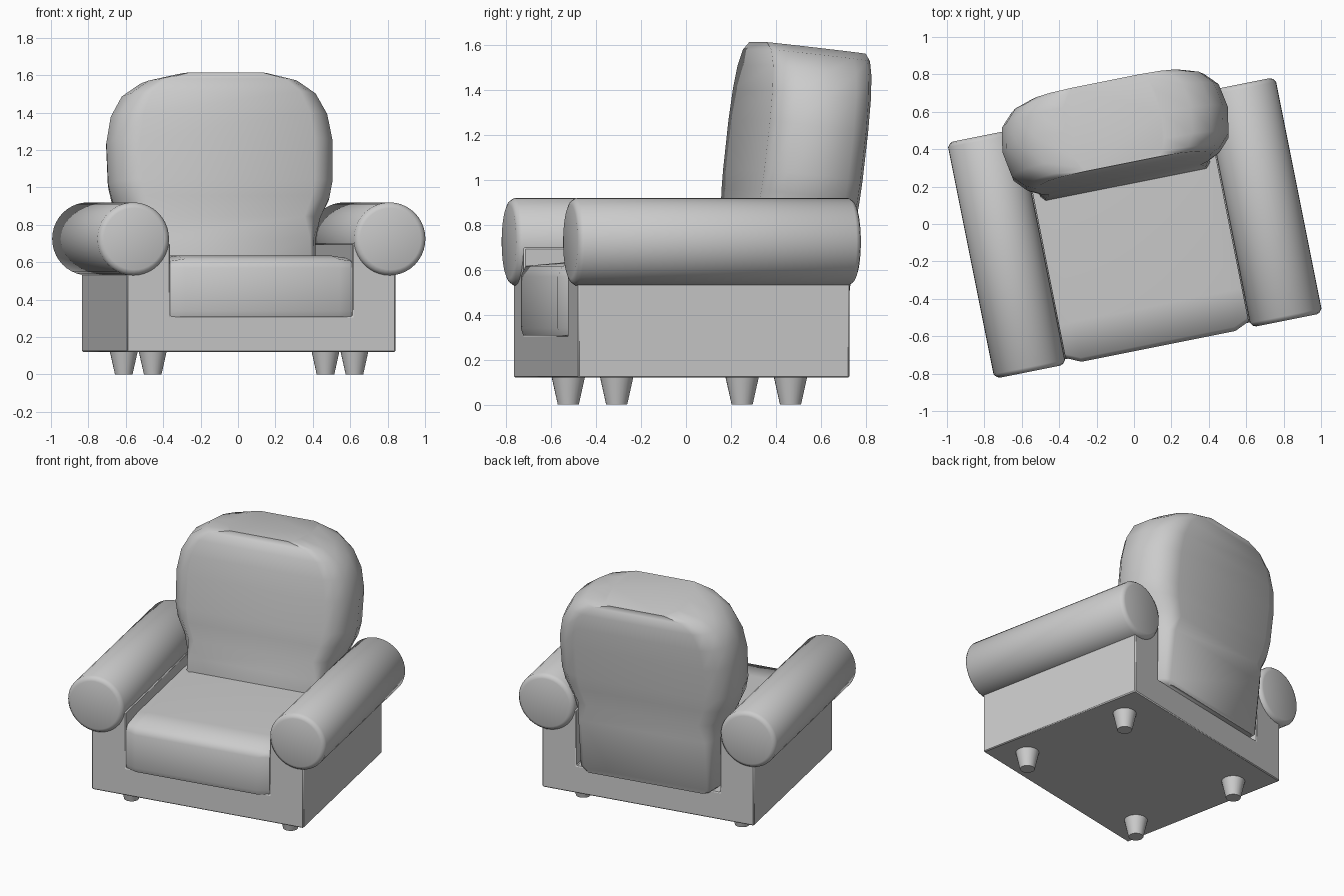
import bpy, bmesh
from math import radians, sin, cos, pi
from mathutils import Matrix

if "Cube" in bpy.data.objects:
    bpy.data.objects.remove(bpy.data.objects["Cube"])

TURN = Matrix.Rotation(radians(11.3), 4, 'Z')   # whole chair is turned a little


def finish(name, bm, angle=40, bevel=0, segs=2):
    bmesh.ops.recalc_face_normals(bm, faces=bm.faces)
    if bevel:
        edges = [e for e in bm.edges if e.calc_face_angle(0) > radians(50)]
        bmesh.ops.bevel(bm, geom=edges, offset=bevel, segments=segs,
                        profile=0.5, affect='EDGES')
    bm.transform(TURN)
    mesh = bpy.data.meshes.new(name)
    bm.to_mesh(mesh)
    bm.free()
    ob = bpy.data.objects.new(name, mesh)
    bpy.context.collection.objects.link(ob)
    bpy.ops.object.select_all(action='DESELECT')
    ob.select_set(True)
    bpy.context.view_layer.objects.active = ob
    bpy.ops.object.shade_smooth_by_angle(angle=radians(angle))
    return ob


def loft(rings):
    bm = bmesh.new()
    rows = [[bm.verts.new(p) for p in r] for r in rings]
    n = len(rows[0])
    for a, b in zip(rows, rows[1:]):
        for i in range(n):
            j = (i + 1) % n
            bm.faces.new((a[i], a[j], b[j], b[i]))
    bm.faces.new(rows[0])
    bm.faces.new(rows[-1])
    return bm


# U-shaped base, open for the cushions
half = [(0.732, 0.12), (0.732, 0.70), (0.497, 0.70), (0.497, 0.31)]
outline = half + [(-x, z) for x, z in reversed(half)]
finish('base', loft([[(x, y, z) for x, z in outline] for y in (-0.637, 0.597)]),
       bevel=0.006, segs=1)

# Rolled arms
for side, label in ((-1, 'left'), (1, 'right')):
    rings = []
    for y, r in ((-0.665, 0.165), (-0.658, 0.182), (-0.64, 0.195),
                 (0.597, 0.195), (0.615, 0.182), (0.622, 0.165)):
        rings.append([(side * 0.699 + r * cos(2 * pi * i / 40), y,
                       0.725 + r * sin(2 * pi * i / 40)) for i in range(40)])
    finish(label + '_arm', loft(rings), angle=50)

# Seat cushion: side profile lofted across the width
profile = [(-0.655, 0.307), (-0.667, 0.34), (-0.667, 0.57), (-0.645, 0.618),
           (-0.45, 0.635), (0.4, 0.635), (0.4, 0.307)]
rings = []
for x, inset, drop in ((-0.497, 0.035, 0.012), (-0.42, 0, 0), (0.42, 0, 0), (0.497, 0.035, 0.012)):
    rings.append([(x, y + (inset if y < -0.6 else 0), z - (drop if z > 0.6 else 0))
                  for y, z in profile])
finish('seat_cushion', loft(rings), angle=65)

# Back cushion: rounded sections stacked upwards, leaning back
section = [(0, 0.23), (0.025, 0.14), (0.09, 0.04), (0.23, 0), (0.36, 0.04),
           (0.43, 0.15), (0.455, 0.28)]
rows = [(0, 0.46), (0.03, 0.495), (0.38, 0.495), (0.5, 0.535), (0.61, 0.59),
        (0.70, 0.61), (0.92, 0.615), (1.06, 0.588), (1.17, 0.525),
        (1.24, 0.42), (1.273, 0.26)]
lean = radians(6.5)
rings = []
for w, width in rows:
    k = 0.5 if w < 0.4 else 1
    right = [(width * (1 - k * f), d) for d, f in section]
    ring = right + [(-x, d) for x, d in reversed(right)]
    rings.append([(x, 0.183 + d * cos(lean) + w * sin(lean),
                   0.35 - d * sin(lean) + w * cos(lean)) for x, d in ring])
finish('back_cushion', loft(rings), angle=50)

# Tapered legs
for y, row in ((-0.425, 'front'), (0.365, 'back')):
    for x, label in ((-0.55, 'left'), (0.55, 'right')):
        bm = bmesh.new()
        bmesh.ops.create_cone(bm, cap_ends=True, segments=24, radius1=0.047, radius2=0.075,
                              depth=0.125, matrix=Matrix.Translation((x, y, 0.0625)))
        finish(f'{row}_{label}_leg', bm)
